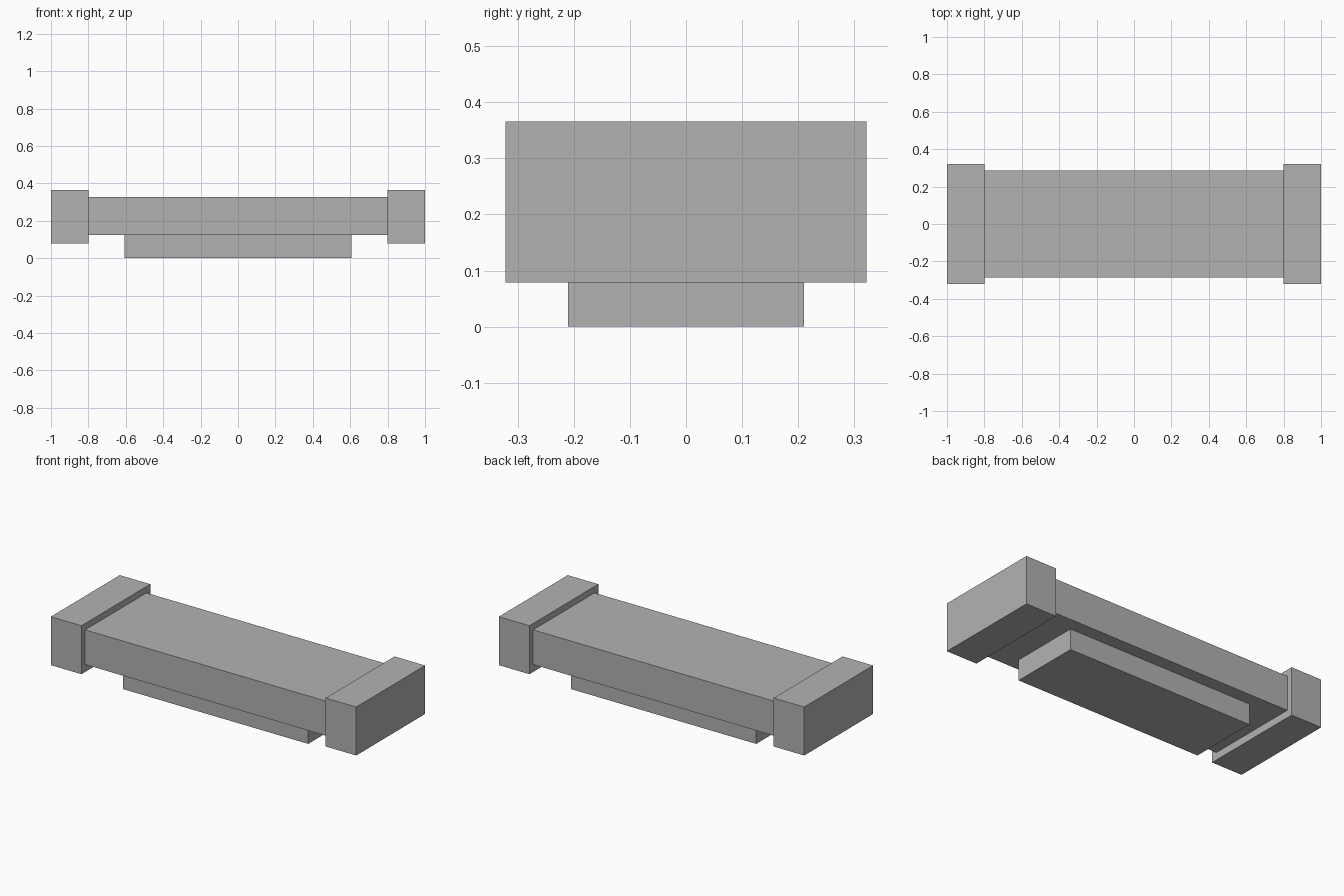
import bpy

if "Cube" in bpy.data.objects:
    bpy.data.objects.remove(bpy.data.objects["Cube"])

grey = bpy.data.materials.new("plain grey")
grey.diffuse_color = (0.448, 0.448, 0.448, 1)
grey.use_nodes = True
grey.node_tree.nodes["Principled BSDF"].inputs["Base Color"].default_value = grey.diffuse_color


def box(name, x0, x1, half_y, z0, z1):
    """Axis-aligned box, centred on y = 0."""
    bpy.ops.mesh.primitive_cube_add(size=1, location=((x0 + x1) / 2, 0, (z0 + z1) / 2))
    ob = bpy.context.object
    ob.name = name
    ob.scale = (x1 - x0, 2 * half_y, z1 - z0)
    bpy.ops.object.transform_apply(location=False, rotation=False, scale=True)
    ob.data.materials.append(grey)
    return ob


# Plinth, main slab and the two end blocks
box("base_plinth", -0.607, 0.607, 0.21, 0.0, 0.123)
box("main_slab", -0.8, 0.8, 0.287, 0.123, 0.328)
box("left_end_block", -1.0, -0.8, 0.322, 0.079, 0.366)
box("right_end_block", 0.8, 1.0, 0.322, 0.079, 0.366)
